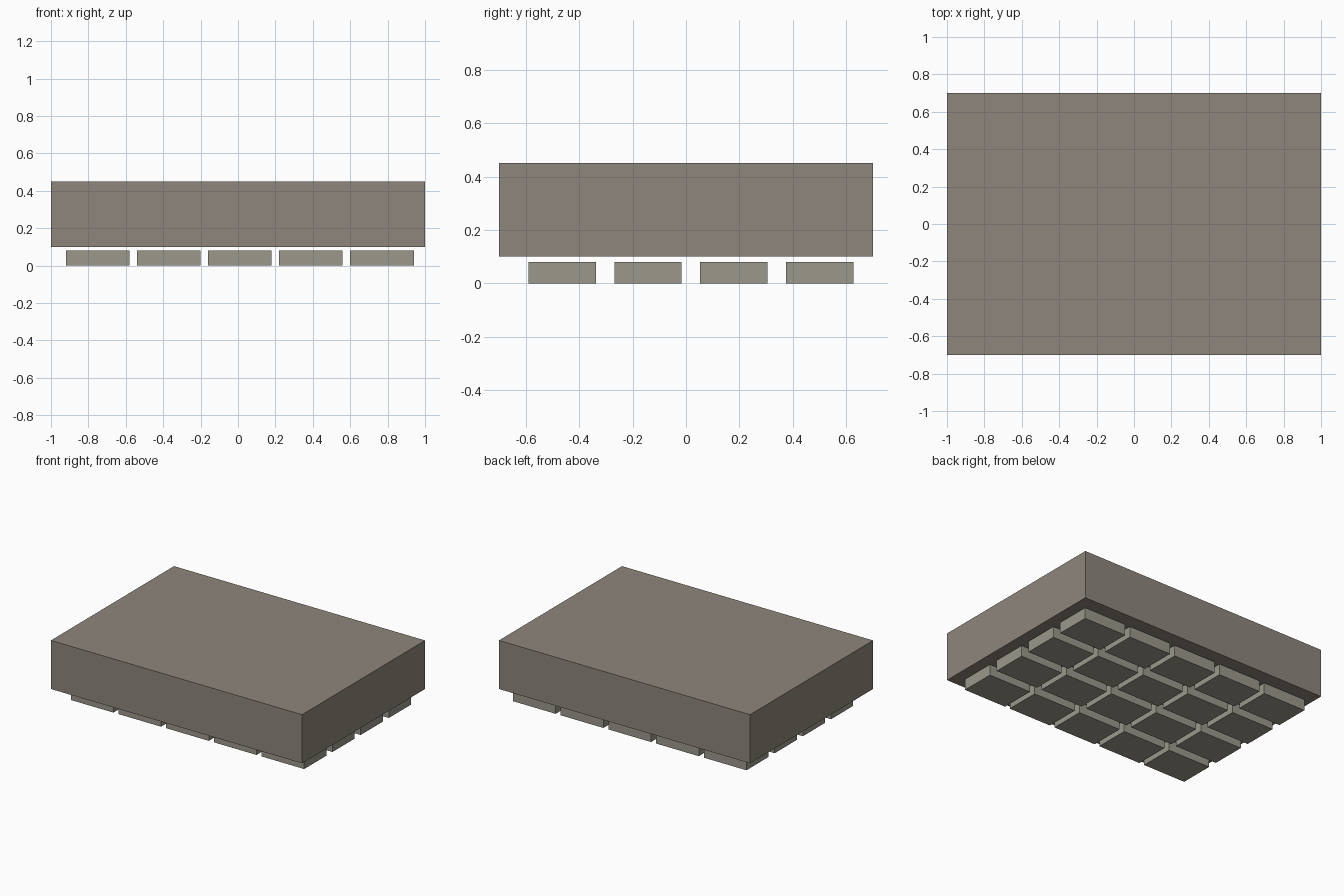
import bpy

if "Cube" in bpy.data.objects:
    bpy.data.objects.remove(bpy.data.objects["Cube"])


def material(name, color):
    mat = bpy.data.materials.new(name)
    mat.diffuse_color = (*color, 1.0)
    mat.use_nodes = True
    mat.node_tree.nodes["Principled BSDF"].inputs["Base Color"].default_value = mat.diffuse_color
    return mat


def box(name, center, size, mat):
    bpy.ops.mesh.primitive_cube_add(size=1, location=center)
    obj = bpy.context.object
    obj.name = name
    obj.scale = size
    bpy.ops.object.transform_apply(location=False, rotation=False, scale=True)
    obj.data.materials.append(mat)
    return obj


slab_mat = material("warm_stone", (0.27, 0.24, 0.20))
tile_mat = material("pale_stone", (0.33, 0.31, 0.26))

# Thick upper slab, floating just above the tiles
box("slab", (0, 0, 0.275), (2.0, 1.4, 0.35), slab_mat)

# Grid of paving tiles underneath: five columns by four rows
PITCH_X, PITCH_Y = 0.38, 0.321
for col in range(5):
    for row in range(4):
        x = -0.75 + col * PITCH_X
        y = -0.463 + row * PITCH_Y
        box(f"tile_{col + 1}_{row + 1}", (x, y, 0.04), (0.34, 0.252, 0.08), tile_mat)
